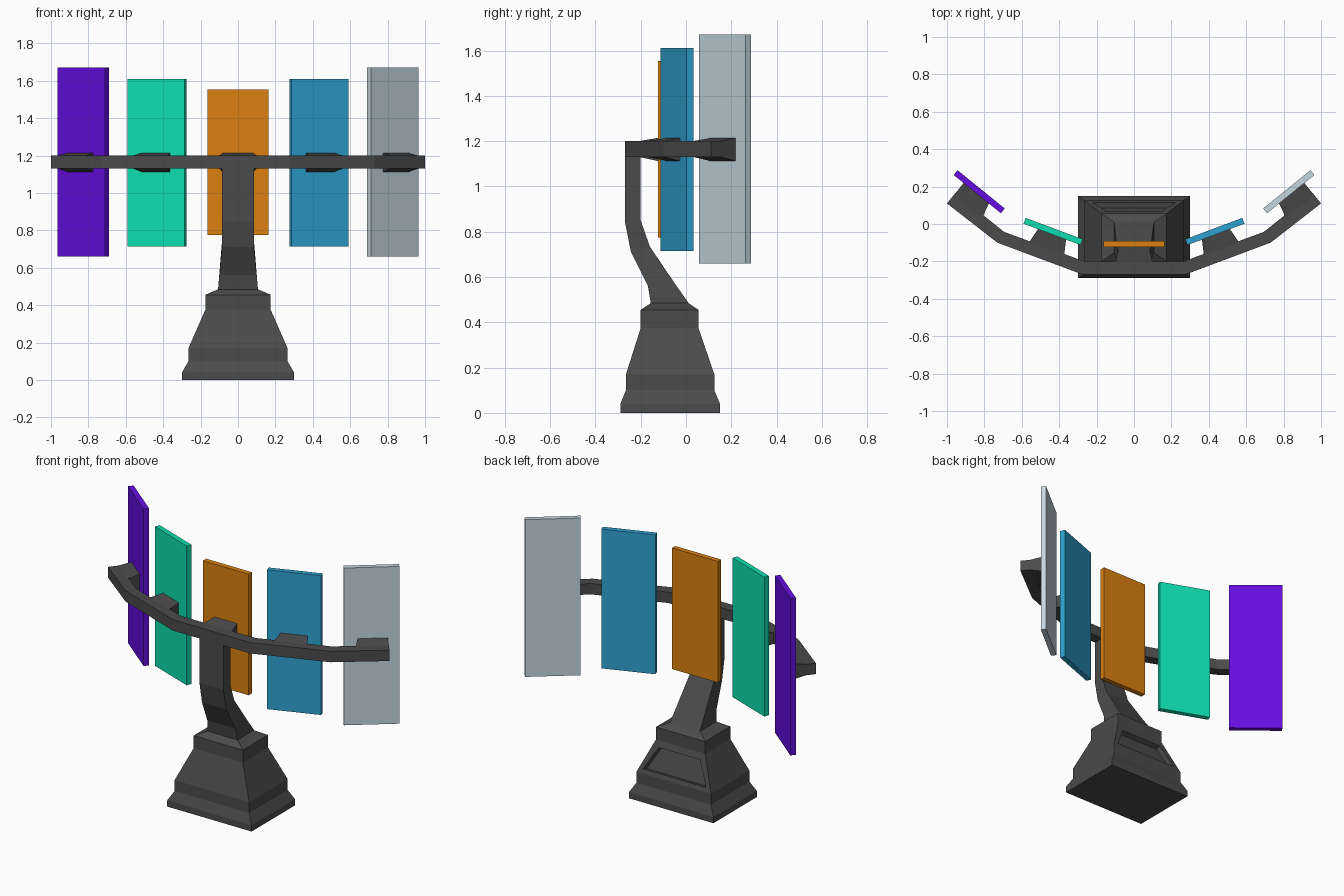
import bpy, bmesh
from math import radians, sin, cos

if "Cube" in bpy.data.objects:
    bpy.data.objects.remove(bpy.data.objects["Cube"])


def material(name, rgb):
    m = bpy.data.materials.new(name)
    m.diffuse_color = (*rgb, 1)
    m.use_nodes = True
    m.node_tree.nodes["Principled BSDF"].inputs["Base Color"].default_value = m.diffuse_color
    return m


def finish(bm, name, mat):
    bmesh.ops.recalc_face_normals(bm, faces=bm.faces)
    me = bpy.data.meshes.new(name)
    bm.to_mesh(me)
    bm.free()
    ob = bpy.data.objects.new(name, me)
    me.materials.append(mat)
    bpy.context.collection.objects.link(ob)
    return ob


def loft(rings):
    """Skin a list of four-point rings and close both ends."""
    bm = bmesh.new()
    vs = [[bm.verts.new(p) for p in r] for r in rings]
    for a, b in zip(vs, vs[1:]):
        for i in range(4):
            j = (i + 1) % 4
            bm.faces.new((a[i], a[j], b[j], b[i]))
    bm.faces.new(vs[0])
    bm.faces.new(vs[-1])
    return bm


def level(hx, y0, z0, y1, z1):
    return [(-hx, y0, z0), (hx, y0, z0), (hx, y1, z1), (-hx, y1, z1)]


dark = material("dark_grey", (0.07, 0.07, 0.07))

# stepped pedestal: half width, front y, back y, height
steps = [(.30, -.29, .15, 0), (.30, -.29, .15, .04), (.265, -.265, .125, .10),
         (.265, -.265, .125, .17), (.175, -.20, .055, .375),
         (.175, -.20, .055, .455), (.107, -.155, .01, .485)]
bm = loft([level(hx, y0, z, y1, z) for hx, y0, y1, z in steps])
# recessed panel in the sloping rear face
rear = max((f for f in bm.faces if .2 < f.calc_center_median().z < .35),
           key=lambda f: f.calc_center_median().y)
bmesh.ops.recalc_face_normals(bm, faces=bm.faces)
bmesh.ops.inset_region(bm, faces=[rear], thickness=.05, depth=0)
bmesh.ops.inset_region(bm, faces=[rear], thickness=.005, depth=-.03)
finish(bm, "pedestal", dark)

# curved neck: half width, front y/z, back y/z
neck = [(.107, -.155, .48, .015, .48), (.10, -.168, .56, -.045, .565),
        (.086, -.243, .71, -.16, .735), (.085, -.27, .845, -.20, .85),
        (.085, -.27, 1.135, -.20, 1.135)]
finish(loft([level(*n) for n in neck]), "neck", dark)

# bent crossbar: outer and inner outline, mirrored to the left
half = [((.275, -.27), (.265, -.20)), ((.73, -.10), (.695, -.042)),
        ((1.0, .11), (.955, .166))]
path = [tuple((-x, y) for x, y in p) for p in reversed(half)] + half
finish(loft([[(*o, 1.13), (*i, 1.13), (*i, 1.20), (*o, 1.20)] for o, i in path]),
       "crossbar", dark)

# panels with tapered mounts: name, colour, centre, angle, bottom, top, mount width and depth
panels = [
    ("far_left", (.13, .004, .75), -.8275, .1725, -39, .66, 1.67),
    ("left", (.004, .73, .43), -.4325, -.04, -20.5, .715, 1.61),
    ("centre", (.71, .22, .005), 0, -.107, 0, .775, 1.553),
    ("right", (.027, .36, .63), .4325, -.04, 20.5, .715, 1.61),
    ("far_right", (.56, .68, .74), .8275, .1725, 39, .66, 1.67)]
for name, rgb, cx, cy, ang, z0, z1 in panels:
    c, s = cos(radians(ang)), sin(radians(ang))

    def at(u, v, z):
        return (cx + u * c - v * s, cy + u * s + v * c, z)

    def slab(u0, u1, v, lo, hi):
        return [at(u0, v, lo), at(u1, v, lo), at(u1, v, hi), at(u0, v, hi)]

    w, t = .1625, .0165
    finish(loft([slab(-w, w, -t, z0, z1), slab(-w, w, t, z0, z1)]),
           name + "_panel", material(name + "_colour", rgb))
    # mounts flare in height and narrow in width towards the panel
    far = abs(ang) > 30
    back = -.10
    a0, a1, b0, b1 = -.10, .10, -.08, .08
    if far:
        a0, a1, b0, b1 = -.10, .094, -.08, .094
        if ang < 0:
            a0, a1, b0, b1 = -a1, -a0, -b1, -b0
    finish(loft([slab(a0, a1, back, 1.13, 1.20), slab(b0, b1, -t, 1.112, 1.214)]),
           name + "_mount", dark)
